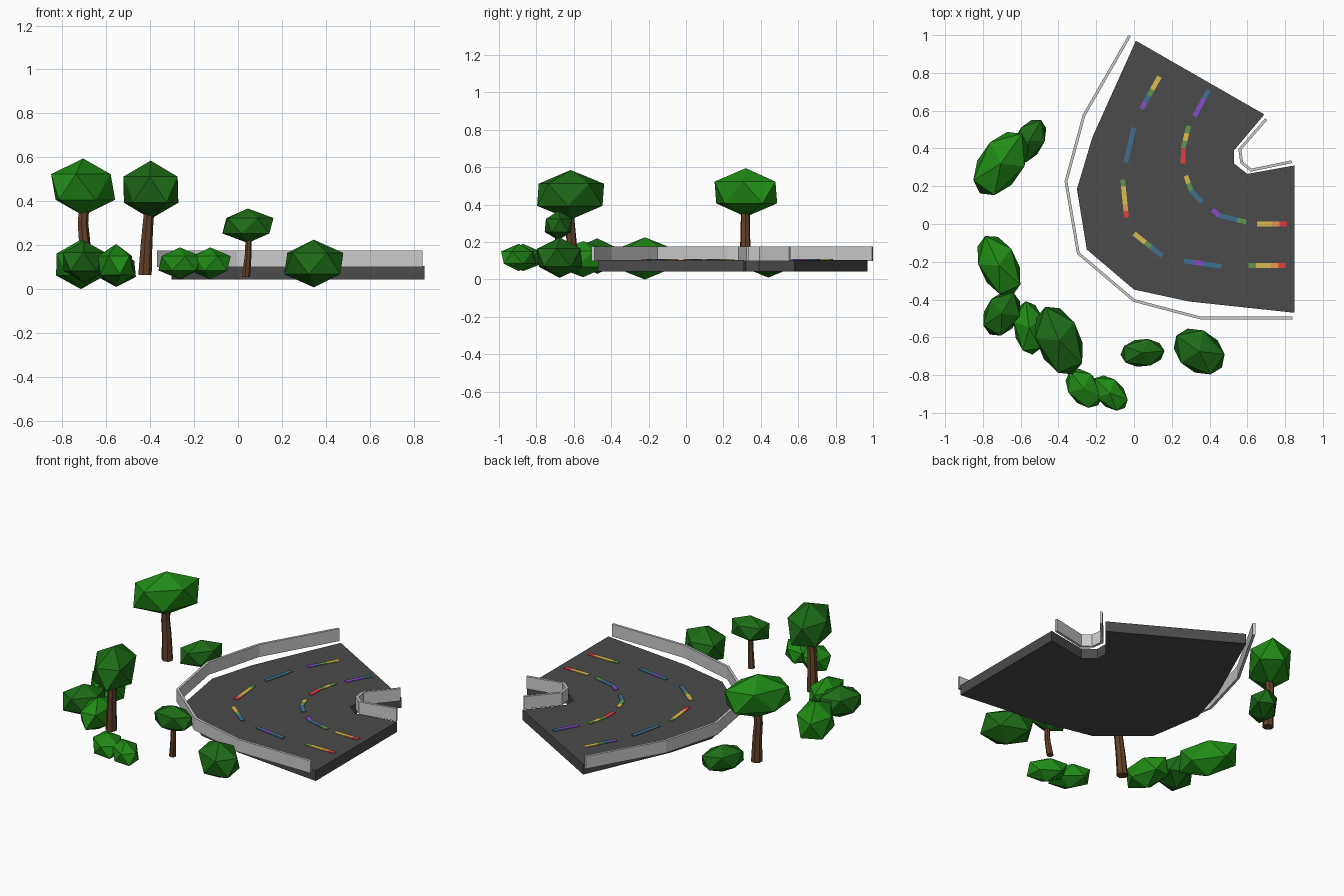
import bpy, bmesh, math
from mathutils import Vector, Matrix

if "Cube" in bpy.data.objects:
    bpy.data.objects.remove(bpy.data.objects["Cube"])


def material(name, rgb):
    m = bpy.data.materials.new(name)
    m.diffuse_color = (*rgb, 1)
    m.use_nodes = True
    m.node_tree.nodes["Principled BSDF"].inputs["Base Color"].default_value = m.diffuse_color
    return m


LEAF = material("leaf_green", (0.015, 0.26, 0.008))
DARK = material("dark_leaf_green", (0.012, 0.15, 0.008))
BARK = material("bark", (0.13, 0.055, 0.022))
ASPHALT = material("asphalt", (0.07, 0.07, 0.07))
PAINT = {
    "r": material("red", (0.75, 0.05, 0.05)),
    "o": material("orange", (0.8, 0.3, 0.08)),
    "y": material("yellow", (0.7, 0.5, 0.08)),
    "g": material("green", (0.12, 0.3, 0.07)),
    "b": material("blue", (0.05, 0.16, 0.28)),
    "p": material("purple", (0.25, 0.07, 0.6)),
}


def finish(name, bm, mats=()):
    bmesh.ops.recalc_face_normals(bm, faces=bm.faces)
    me = bpy.data.meshes.new(name)
    bm.to_mesh(me)
    bm.free()
    for m in mats:
        me.materials.append(m)
    ob = bpy.data.objects.new(name, me)
    bpy.context.collection.objects.link(ob)
    return ob


def strip(name, path, width, z0, z1, mats=()):
    """Rectangular bar with mitred corners; one material per segment."""
    pts = [Vector(p) for p in path]
    dirs = [(b - a).normalized() for a, b in zip(pts, pts[1:])]
    bm = bmesh.new()
    rings = []
    for i, p in enumerate(pts):
        d0, d1 = dirs[max(i - 1, 0)], dirs[min(i, len(dirs) - 1)]
        t = (d0 + d1).normalized()
        n = Vector((-t.y, t.x)) * (width / 2 / max(t.dot(d1), 0.5))
        a, b = p + n, p - n
        rings.append([bm.verts.new(c) for c in
                      ((*a, z0), (*b, z0), (*b, z1), (*a, z1))])
    for s, (r, q) in enumerate(zip(rings, rings[1:])):
        for k in range(4):
            f = bm.faces.new((r[k], r[(k + 1) % 4], q[(k + 1) % 4], q[k]))
            f.material_index = s if mats else 0
    bm.faces.new(rings[0])
    bm.faces.new(rings[-1]).material_index = max(len(mats) - 1, 0)
    return finish(name, bm, mats)


def resample(path, n):
    """Split a path into n pieces of equal length."""
    pts = [Vector(p) for p in path]
    lens = [(b - a).length for a, b in zip(pts, pts[1:])]
    out = []
    for i in range(n + 1):
        d, k = sum(lens) * i / n, 0
        while k < len(lens) - 1 and d > lens[k]:
            d -= lens[k]
            k += 1
        out.append(pts[k].lerp(pts[k + 1], min(d / lens[k], 1)))
    return out


def foliage(name, x, y, z0, z1, long, short, angle, mat):
    """Icosahedron stretched in plan; long and short are half-extents."""
    bm = bmesh.new()
    bmesh.ops.create_icosphere(bm, subdivisions=1, radius=1)
    m = (Matrix.Translation((x, y, (z0 + z1) / 2))
         @ Matrix.Rotation(math.radians(angle), 4, 'Z')
         @ Matrix.Diagonal((long / 0.88, short / 0.88, (z1 - z0) / 2, 1)))
    bmesh.ops.transform(bm, matrix=m, verts=bm.verts)
    finish(name, bm, [mat])


def trunk(name, rings, sides=7):
    """Bent tapering trunk from (x, y, z, radius) rings."""
    bm = bmesh.new()
    loops = []
    for x, y, z, r in rings:
        loops.append([bm.verts.new((x + r * math.cos(math.tau * k / sides),
                                    y + r * math.sin(math.tau * k / sides), z))
                      for k in range(sides)])
    for a, b in zip(loops, loops[1:]):
        for k in range(sides):
            j = (k + 1) % sides
            bm.faces.new((a[k], a[j], b[j], b[k]))
    bm.faces.new(loops[0])
    bm.faces.new(loops[-1])
    finish(name, bm, [BARK])


# Road slab
outline = [(0.01, 0.97), (0.69, 0.58), (0.53, 0.39), (0.53, 0.32), (0.60, 0.265),
           (0.85, 0.31), (0.85, -0.47), (0.29, -0.41), (0.0, -0.347),
           (-0.25, -0.135), (-0.302, 0.185), (-0.22, 0.46)]
bm = bmesh.new()
face = bm.faces.new([bm.verts.new((x, y, 0.043)) for x, y in outline])
ext = bmesh.ops.extrude_face_region(bm, geom=[face], use_keep_orig=True)
bmesh.ops.translate(bm, vec=(0, 0, 0.062),
                    verts=[v for v in ext["geom"] if isinstance(v, bmesh.types.BMVert)])
finish("road", bm, [ASPHALT])

# Guard walls
strip("outer_wall", [(-0.023, 0.997), (-0.265, 0.575), (-0.36, 0.225), (-0.295, -0.155),
                     (0.0, -0.405), (0.35, -0.497), (0.84, -0.497)], 0.015, 0.1, 0.175)
strip("inner_wall", [(0.70, 0.555), (0.56, 0.395), (0.57, 0.325),
                     (0.62, 0.285), (0.835, 0.33)], 0.015, 0.1, 0.175)

# Rainbow lane dashes: path and colour order
dashes = [
    ([(0.135, 0.78), (0.04, 0.61)], "yygbp"),
    ([(0.0, 0.51), (-0.045, 0.325)], "bb"),
    ([(-0.06, 0.235), (-0.04, 0.035)], "gyyyor"),
    ([(0.0, -0.05), (0.15, -0.17)], "yygbb"),
    ([(0.265, -0.195), (0.465, -0.225)], "bpbb"),
    ([(0.605, -0.22), (0.805, -0.22)], "gyyor"),
    ([(0.395, 0.71), (0.32, 0.57)], "bpp"),
    ([(0.29, 0.52), (0.26, 0.40), (0.26, 0.32)], "gygrr"),
    ([(0.275, 0.255), (0.30, 0.18), (0.36, 0.115)], "ygbb"),
    ([(0.415, 0.075), (0.45, 0.045), (0.595, 0.01)], "pbbg"),
    ([(0.65, 0.0), (0.81, 0.0)], "yyor"),
]
for i, (path, cols) in enumerate(dashes):
    strip(f"lane_dash_{i + 1}", resample(path, len(cols)), 0.025, 0.1, 0.109,
          [PAINT[c] for c in cols])

# Bushes: x, y, bottom, top, half-length, half-width, angle
bushes = [
    (-0.555, 0.44, 0.01, 0.175, 0.125, 0.075, 60, DARK),
    (-0.715, -0.22, 0.0, 0.225, 0.17, 0.10, 115, LEAF),
    (-0.70, -0.475, 0.03, 0.22, 0.125, 0.09, 60, DARK),
    (-0.555, -0.55, 0.012, 0.205, 0.14, 0.08, 97, LEAF),
    (-0.265, -0.87, 0.045, 0.19, 0.115, 0.08, 130, LEAF),
    (-0.127, -0.895, 0.045, 0.19, 0.11, 0.07, 135, LEAF),
    (0.345, -0.675, 0.008, 0.225, 0.145, 0.108, 145, DARK),
]
for i, b in enumerate(bushes):
    foliage(f"bush_{i + 1}", *b)

# Trees: crowns and trunks
foliage("tree_crown_1", -0.705, 0.32, 0.335, 0.595, 0.19, 0.115, 55, LEAF)
foliage("tree_crown_2", -0.397, -0.617, 0.32, 0.585, 0.19, 0.115, 112, DARK)
foliage("tree_crown_3", 0.045, -0.682, 0.21, 0.367, 0.115, 0.073, 5, DARK)
trunk("tree_trunk_1", [(-0.695, 0.317, 0.065, 0.032), (-0.70, 0.317, 0.22, 0.027),
                       (-0.707, 0.317, 0.30, 0.025), (-0.70, 0.317, 0.40, 0.024)])
trunk("tree_trunk_2", [(-0.425, -0.605, 0.065, 0.032), (-0.418, -0.612, 0.2, 0.028),
                       (-0.41, -0.62, 0.31, 0.025), (-0.40, -0.62, 0.40, 0.024)])
trunk("tree_trunk_3", [(0.035, -0.675, 0.055, 0.02), (0.045, -0.685, 0.15, 0.016),
                       (0.048, -0.685, 0.25, 0.014)])
